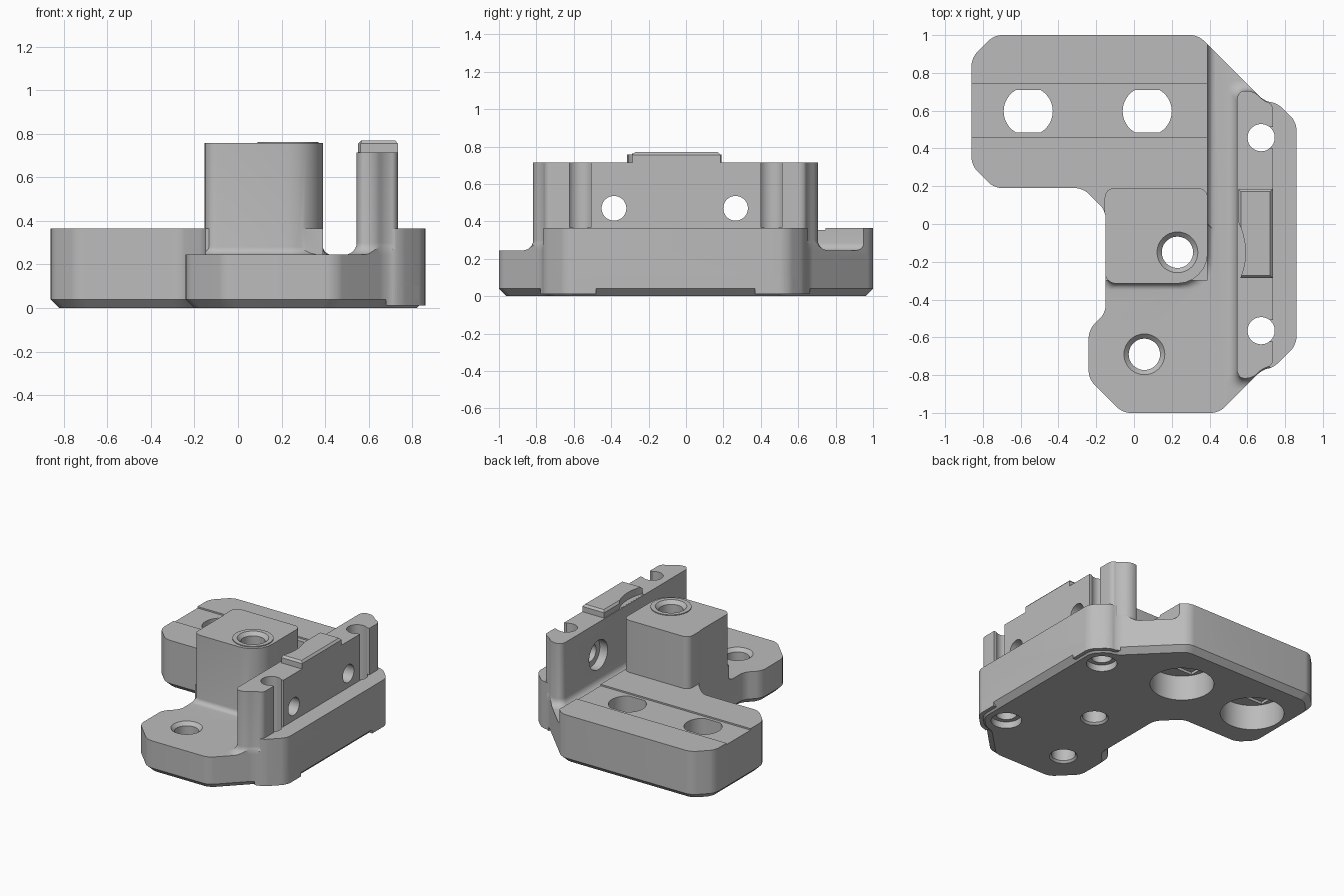
import bpy, bmesh, math
from mathutils import Vector, Matrix

cube = bpy.data.objects.get("Cube")
if cube:
    bpy.data.objects.remove(cube, do_unlink=True)

grey = bpy.data.materials.new("plain_grey")
grey.use_nodes = True
colour = (0.5, 0.5, 0.5, 1)
grey.diffuse_color = colour
grey.node_tree.nodes["Principled BSDF"].inputs["Base Color"].default_value = colour


def make(name, bm):
    bmesh.ops.recalc_face_normals(bm, faces=bm.faces)
    mesh = bpy.data.meshes.new(name)
    bm.to_mesh(mesh)
    bm.free()
    mesh.materials.append(grey)
    ob = bpy.data.objects.new(name, mesh)
    bpy.context.scene.collection.objects.link(ob)
    return ob


def offset(pts, d):
    """Move every edge of a counterclockwise polygon outward by d."""
    out = []
    for i, p in enumerate(pts):
        p = Vector(p)
        a = (p - Vector(pts[i - 1])).normalized()
        b = (Vector(pts[(i + 1) % len(pts)]) - p).normalized()
        na, nb = Vector((a.y, -a.x)), Vector((b.y, -b.x))
        out.append(p + (na + nb) * d / (1 + na.dot(nb)))
    return out


def rounded(pts, radii, steps=6):
    """Replace polygon corners with short curves."""
    if not isinstance(radii, (list, tuple)):
        radii = [radii] * len(pts)
    out = []
    for i, p in enumerate(pts):
        p, a, b = Vector(p), Vector(pts[i - 1]), Vector(pts[(i + 1) % len(pts)])
        if radii[i] == 0:
            out.append(p)
            continue
        s = p + (a - p).normalized() * min(radii[i], (a - p).length * 0.45)
        e = p + (b - p).normalized() * min(radii[i], (b - p).length * 0.45)
        c, d = s.lerp(p, 0.55), e.lerp(p, 0.55)
        for k in range(steps + 1):
            t = k / steps
            u = 1 - t
            out.append(s * u**3 + c * 3 * u * u * t + d * 3 * u * t * t + e * t**3)
    return out


def loft(name, pts, levels, radii=0):
    """Stack offset copies of a polygon; levels are (z, offset)."""
    bm = bmesh.new()
    rings = [[bm.verts.new((q.x, q.y, z)) for q in rounded(offset(pts, d), radii)]
             for z, d in levels]
    n = len(rings[0])
    for lo, hi in zip(rings, rings[1:]):
        for i in range(n):
            bm.faces.new((lo[i], lo[(i + 1) % n], hi[(i + 1) % n], hi[i]))
    bm.faces.new(rings[0][::-1])
    bm.faces.new(rings[-1])
    return make(name, bm)


def flare(z, r):
    """Levels of a concave fillet rising from a floor at z."""
    arcs = [math.pi / 2 * k / 6 for k in range(7)]
    return [(z - 0.03, r)] + [(z + r * (1 - math.cos(a)), r * (1 - math.sin(a))) for a in arcs]


def box(name, x0, x1, y0, y1, z0, z1):
    return loft(name, [(x0, y0), (x1, y0), (x1, y1), (x0, y1)], [(z0, 0), (z1, 0)])


def cone(name, x, y, z0, z1, r0, r1=None, axis="Z"):
    """Round solid along Z from z0 to z1, or along X with x0=z0 and x1=z1 at (y, z)=(x, y)."""
    bm = bmesh.new()
    m = Matrix.Translation((x, y, (z0 + z1) / 2))
    if axis == "X":
        m = Matrix.Translation(((z0 + z1) / 2, x, y)) @ Matrix.Rotation(math.pi / 2, 4, "Y")
    bmesh.ops.create_cone(bm, cap_ends=True, segments=48, radius1=r0,
                          radius2=r0 if r1 is None else r1, depth=z1 - z0, matrix=m)
    return make(name, bm)


def combine(ob, other, op):
    mod = ob.modifiers.new("join", "BOOLEAN")
    mod.operation, mod.solver, mod.object = op, "EXACT", other
    bpy.context.view_layer.objects.active = ob
    bpy.ops.object.modifier_apply(modifier=mod.name)
    bpy.data.objects.remove(other, do_unlink=True)


# Base plate with chamfered underside
outline = [(-0.74, 1), (-0.86, 0.88), (-0.86, 0.31), (-0.74, 0.19), (-0.27, 0.19),
           (-0.15, 0.07), (-0.15, -0.47), (-0.24, -0.56), (-0.24, -0.82), (-0.06, -1),
           (0.45, -1), (0.68, -0.77), (0.74, -0.76), (0.86, -0.64), (0.86, 0.54),
           (0.76, 0.64), (0.69, 0.65), (0.34, 1)]
corner = 0.04


def clip(ob):
    combine(ob, loft("clip", outline, [(-0.1, 0), (1, 0)], corner), "INTERSECT")
    return ob


bracket = loft("bracket_body", outline, [(0, -0.04), (0.04, 0), (0.365, 0)], corner)

# Low floor of the front foot and the channel
floor_area = [(0.39, 1.2), (0.39, -0.3), (-0.4, -0.3), (-0.4, -1.2), (0.72, -1.2),
              (0.72, -0.757), (0.6, -0.757), (0.6, 0.65), (0.72, 0.65), (0.72, 1.2)]
combine(bracket, loft("floor_cut", floor_area, [(0.245, 0), (0.6, 0)]), "DIFFERENCE")

# Fillet along the arm side of the channel
arm = [(0, 0), (0.39, 0), (0.39, 1.2), (0, 1.2)]
combine(bracket, clip(loft("arm_fillet", arm, flare(0.245, 0.04) + [(0.355, 0)])), "UNION")

# Tall screw block
block = [(-0.155, -0.315), (0.39, -0.315), (0.39, 0.19), (-0.155, 0.19)]
combine(bracket, clip(loft("block", block, flare(0.245, 0.035) + [(0.757, 0)],
                           [0.06, 0.16, 0.05, 0.05])), "UNION")
combine(bracket, cone("block_ring", 0.23, -0.15, 0.7, 0.763, 0.14), "UNION")

# Upright wall with rounded ends
wall = [(0.545, -0.817), (0.625, -0.817), (0.68, -0.765), (0.735, -0.75), (0.735, 0.635),
        (0.69, 0.65), (0.63, 0.705), (0.545, 0.705)]
combine(bracket, clip(loft("wall", wall, flare(0.245, 0.055) + [(0.715, 0)],
                           [0.05] + [0.03] * 6 + [0.05])), "UNION")

# Raised key on the wall, relieved around the block screw
key = [(0.552, -0.287), (0.735, -0.287), (0.735, 0.185), (0.552, 0.185)]
wall_key = loft("wall_key", key, [(0.69, 0), (0.755, 0), (0.77, -0.014)])
combine(wall_key, cone("relief", 0.23, -0.15, 0.716, 0.9, 0.36), "DIFFERENCE")
combine(bracket, wall_key, "UNION")

# Corner pads under the wall holes
for y0, y1 in ((-0.9, -0.48), (0.37, 0.8)):
    combine(bracket, clip(box("pad", 0.68, 0.95, y0, y1, 0.012, 0.1)), "UNION")

# Shallow track on the arm
combine(bracket, box("track", -1, 0.41, 0.46, 0.745, 0.354, 0.5), "DIFFERENCE")

# Flat-sided arm holes with deep recesses below
for x in (-0.56, 0.07):
    ring = [(x + 0.13 * math.cos(a), 0.597 + max(-0.113, min(0.113, 0.13 * math.sin(a))))
            for a in [math.tau * k / 48 + 0.01 for k in range(48)]]
    for cutter in (cone("recess", x, 0.597, -0.1, 0.19, 0.22),
                   box("bridge", x - 0.18, x + 0.18, 0.484, 0.71, 0.1, 0.21)):
        combine(bracket, cutter, "DIFFERENCE")
    bm = bmesh.new()
    low = bm.faces.new([bm.verts.new((px, py, 0.1)) for px, py in ring])
    up = bmesh.ops.extrude_face_region(bm, geom=[low])["geom"]
    bmesh.ops.translate(bm, vec=(0, 0, 0.5), verts=[v for v in up if isinstance(v, bmesh.types.BMVert)])
    combine(bracket, make("arm_hole", bm), "DIFFERENCE")

# Screw holes with countersinks at both ends
for x, y, top in ((0.055, -0.69, 0.245), (0.23, -0.15, 0.763)):
    for cutter in (cone("screw_hole", x, y, -0.1, 1, 0.083),
                   cone("top_sink", x, y, top - 0.025, top + 0.01, 0.083, 0.118),
                   cone("bottom_sink", x, y, -0.01, 0.015, 0.105, 0.083)):
        combine(bracket, cutter, "DIFFERENCE")

# Vertical wall holes, open toward the ledge
for y in (-0.565, 0.457):
    for cutter in (cone("wall_hole", 0.673, y, -0.1, 1, 0.072),
                   box("wall_slot", 0.7, 0.8, y - 0.057, y + 0.057, 0.366, 1),
                   cone("wall_hole_recess", 0.673, y, -0.1, 0.05, 0.105)):
        combine(bracket, cutter, "DIFFERENCE")

# Cross holes through the wall with inner recesses
for y in (-0.385, 0.265):
    for cutter in (cone("cross_hole", y, 0.47, 0.45, 0.9, 0.066, axis="X"),
                   cone("cross_recess", y, 0.47, 0.45, 0.61, 0.11, axis="X")):
        combine(bracket, cutter, "DIFFERENCE")

bpy.ops.object.select_all(action="DESELECT")
bracket.select_set(True)
bpy.context.view_layer.objects.active = bracket
bpy.ops.object.shade_smooth_by_angle(angle=math.radians(25))
